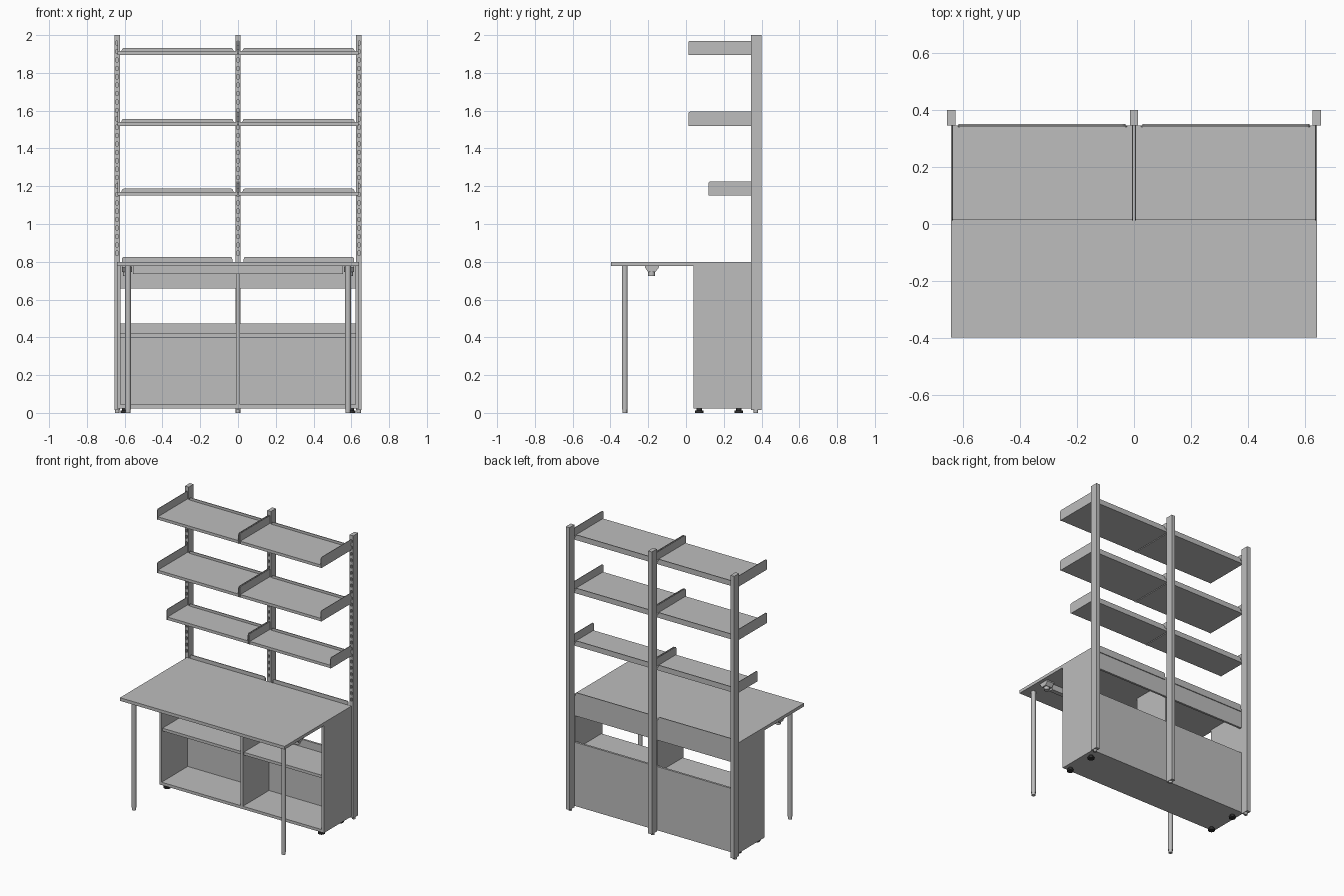
import bpy, bmesh
from math import sin, cos, pi, radians
from mathutils import Vector

cube = bpy.data.objects.get("Cube")
if cube:
    bpy.data.objects.remove(cube, do_unlink=True)


def material(name, rgb):
    m = bpy.data.materials.new(name)
    m.use_nodes = True
    m.diffuse_color = (*rgb, 1)
    m.node_tree.nodes["Principled BSDF"].inputs["Base Color"].default_value = (*rgb, 1)
    return m


GREY = material("light grey", (0.51, 0.51, 0.51))
DARK = material("black rubber", (0.03, 0.03, 0.03))


def finish(name, bm, mat=GREY):
    bmesh.ops.recalc_face_normals(bm, faces=bm.faces)
    mesh = bpy.data.meshes.new(name)
    bm.to_mesh(mesh)
    bm.free()
    mesh.materials.append(mat)
    obj = bpy.data.objects.new(name, mesh)
    bpy.context.collection.objects.link(obj)
    return obj


def box_mesh(x, y, z):
    bm = bmesh.new()
    bmesh.ops.create_cube(bm, size=1)
    for v in bm.verts:
        v.co = [(r[0] + r[1]) / 2 + c * (r[1] - r[0]) for r, c in zip((x, y, z), v.co)]
    return bm


def box(name, x, y, z, mat=GREY):
    return finish(name, box_mesh(x, y, z), mat)


def prism(name, outline, start, depth, mat=GREY):
    """Extrude a flat 3D outline along the vector depth."""
    bm = bmesh.new()
    face = bm.faces.new([bm.verts.new(Vector(p) + Vector(start)) for p in outline])
    new = bmesh.ops.extrude_face_region(bm, geom=[face])["geom"]
    bmesh.ops.translate(bm, vec=depth, verts=[v for v in new if isinstance(v, bmesh.types.BMVert)])
    return finish(name, bm, mat)


def cylinder(name, x, y, z, radius, mat=GREY):
    circle = [(radius * cos(2 * pi * i / 24), radius * sin(2 * pi * i / 24), 0) for i in range(24)]
    obj = prism(name, circle, (x, y, z[0]), (0, 0, z[1] - z[0]), mat)
    bpy.ops.object.select_all(action="DESELECT")
    bpy.context.view_layer.objects.active = obj
    obj.select_set(True)
    bpy.ops.object.shade_smooth_by_angle(angle=radians(40))
    return obj


def rounded_top(width, height, r, both=True):
    """2D plate outline with rounded upper corners."""
    arc = [(r - r * cos(a), height - r + r * sin(a)) for a in (0, pi / 6, pi / 3, pi / 2)]
    right = [(width - u, v) for u, v in reversed(arc)] if both else [(width, height)]
    return [(0, 0)] + arc + right + [(width, 0)]


def lip(name, x0, x1, y, z0, z1):
    outline = [(u, 0, v) for u, v in rounded_top(x1 - x0, z1 - z0, 0.012)]
    return prism(name, outline, (x0, y, z0), (0, 0.006, 0))


# Uprights with a row of recessed slots on the front
POST_FRONT, POST_BACK = 0.345, 0.40
SLOTS = [0.845 + 0.0445 * i for i in range(26)]


def post(x):
    bm = box_mesh((x - 0.0145, x + 0.0145), (POST_FRONT, POST_BACK), (0.015, 2))
    cuts = [((x + s * 0.005, 0, 0), (1, 0, 0)) for s in (-1, 1)]
    cuts += [((0, 0, z + s * 0.011), (0, 0, 1)) for z in SLOTS for s in (-1, 1)]
    for co, no in cuts:
        bmesh.ops.bisect_plane(bm, geom=bm.verts[:] + bm.edges[:] + bm.faces[:],
                               plane_co=co, plane_no=no)
    for f in bm.faces[:]:
        c = f.calc_center_median()
        if (abs(c.y - POST_FRONT) < 0.001 and abs(c.x - x) < 0.004
                and any(abs(c.z - z) < 0.01 for z in SLOTS)):
            new = bmesh.ops.extrude_discrete_faces(bm, faces=[f])["faces"][0]
            bmesh.ops.translate(bm, vec=(0, 0.03, 0), verts=new.verts)
    finish("upright_post", bm)
    cylinder("post_foot", x, 0.37, (0, 0.015), 0.012)


for x in (-0.64, 0, 0.64):
    post(x)

# Wall shelves: tray base, back lip and two side brackets per bay
for z, front in ((1.895, 0.012), (1.52, 0.012), (1.15, 0.118)):
    side = [(0, u, v) for u, v in rounded_top(POST_FRONT - front, 0.075, 0.012, False)]
    for x0, x1 in ((-0.638, -0.003), (0.003, 0.638)):
        box("shelf_base", (x0 + 0.004, x1 - 0.004), (front + 0.004, 0.345), (z, z + 0.02))
        lip("shelf_back_lip", x0 + 0.022, x1 - 0.022, 0.339, z + 0.02, z + 0.037)
        for x in (x0, x1 - 0.004):
            prism("shelf_side_bracket", side, (x, front, z), (0.004, 0, 0))

# Desk top with rear lips
box("desk_top", (-0.64, 0.64), (-0.397, 0.345), (0.778, 0.80))
for x0, x1 in ((-0.615, -0.03), (0.03, 0.615)):
    lip("desk_rear_lip", x0, x1, 0.345, 0.778, 0.826)

# Cabinet under the desk
FRONT, BACK = 0.04, 0.345
box("cabinet_bottom", (-0.64, 0.64), (FRONT, BACK), (0.024, 0.044))
box("cabinet_divider", (-0.01, 0.01), (FRONT, BACK - 0.015), (0.044, 0.778))
for s in (-1, 1):
    xs = sorted((s * 0.64, s * 0.622))
    box("cabinet_side", xs, (FRONT, BACK), (0.044, 0.778))
    bay = sorted((s * 0.01, s * 0.622))
    box("cabinet_shelf", bay, (FRONT + 0.01, BACK - 0.015), (0.40, 0.42))
    panel = sorted((s * 0.002, s * 0.622))
    box("lower_back_panel", panel, (BACK - 0.015, BACK), (0.044, 0.472))
    box("upper_back_panel", panel, (BACK - 0.015, BACK), (0.658, 0.778))
    for y in (0.07, 0.28):
        cylinder("cabinet_foot", s * 0.6, y, (0, 0.012), 0.022, DARK)
        cylinder("cabinet_foot_stem", s * 0.6, y, (0.012, 0.024), 0.014, DARK)

# Desk legs
for s in (-1, 1):
    cylinder("desk_leg", s * 0.582, -0.324, (0.018, 0.778), 0.0155)
    cylinder("desk_leg_foot", s * 0.582, -0.324, (0, 0.018), 0.013)

# Stiffening rail under the desk with its end fixings
box("under_desk_rail", (-0.555, 0.555), (-0.197, -0.165), (0.736, 0.778))
fixing = [(0, -0.217, 0.778), (0, -0.217, 0.769), (0, -0.200, 0.745),
          (0, -0.163, 0.745), (0, -0.144, 0.769), (0, -0.144, 0.778)]
for s in (-1, 1):
    prism("rail_fixing", fixing, (s * 0.56, 0, 0), (s * 0.055, 0, 0))
    cylinder("rail_knob", s * 0.59, -0.182, (0.725, 0.745), 0.018)
